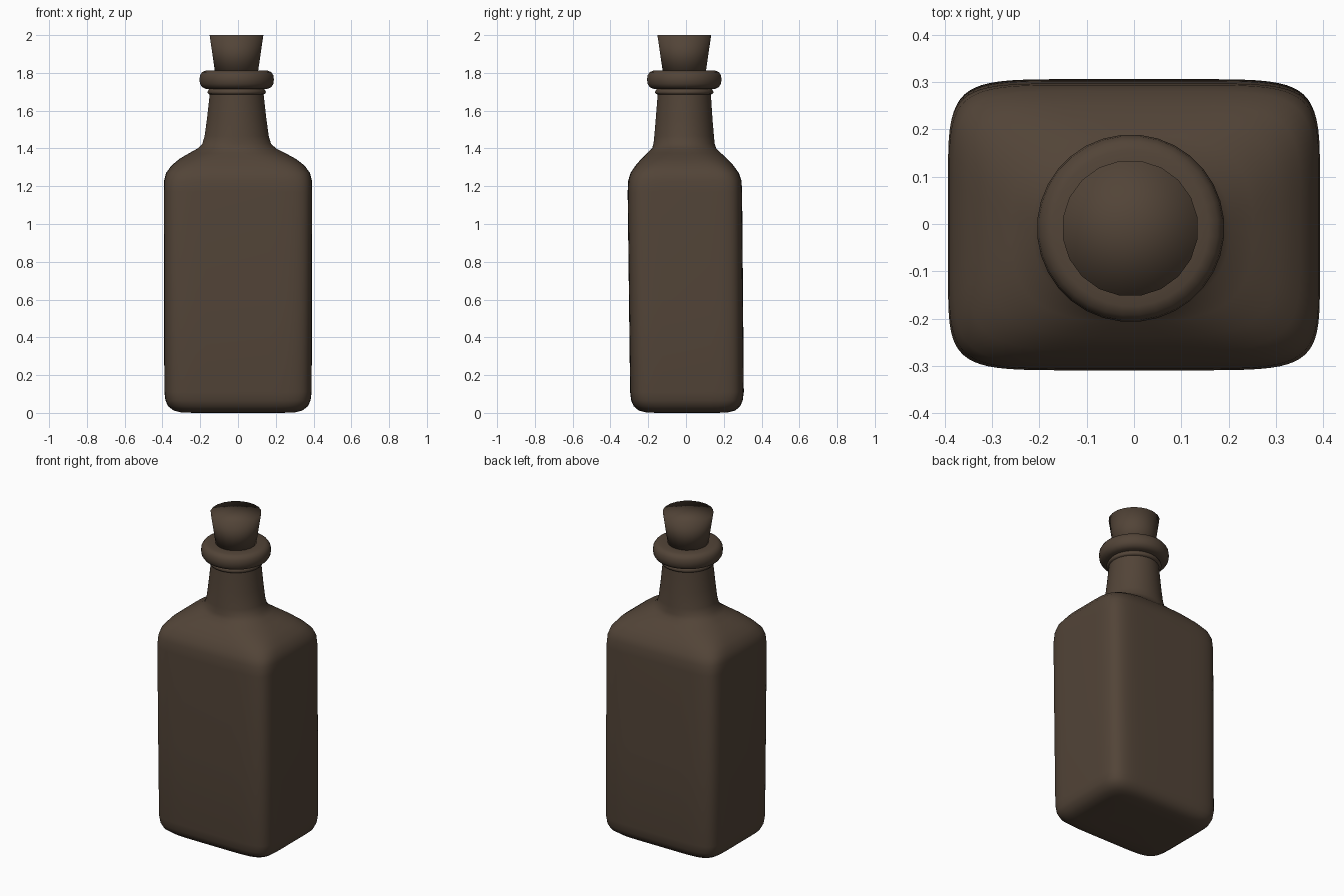
import bpy, bmesh, math

brown = bpy.data.materials.new("dark brown")
brown.diffuse_color = (0.085, 0.058, 0.039, 1)


def loft(name, rings, count, angle=None):
    """Skin superellipse rings (z, half x, half y, centre x, centre y, power)."""
    bm = bmesh.new()
    loops = []
    for z, hx, hy, cx, cy, n in rings:
        loop = []
        for i in range(count):
            t = 2 * math.pi * (i + 0.5) / count
            c, s = math.cos(t), math.sin(t)
            x = math.copysign(abs(c) ** (2 / n), c) * hx
            y = math.copysign(abs(s) ** (2 / n), s) * hy
            loop.append(bm.verts.new((cx + x, cy + y, z)))
        loops.append(loop)
    for a, b in zip(loops, loops[1:]):
        for i in range(count):
            j = (i + 1) % count
            bm.faces.new((a[i], a[j], b[j], b[i]))
    # close both ends with fans
    for loop, ring in ((loops[0][::-1], rings[0]), (loops[-1], rings[-1])):
        mid = bm.verts.new((ring[3], ring[4], ring[0]))
        for i in range(count):
            bm.faces.new((loop[i], loop[(i + 1) % count], mid))
    mesh = bpy.data.meshes.new(name)
    bm.normal_update()
    bm.to_mesh(mesh)
    bm.free()
    mesh.materials.append(brown)
    ob = bpy.data.objects.new(name, mesh)
    bpy.context.collection.objects.link(ob)
    bpy.context.view_layer.objects.active = ob
    ob.select_set(True)
    if angle:
        bpy.ops.object.shade_smooth_by_angle(angle=math.radians(angle))
    else:
        bpy.ops.object.shade_smooth()
    ob.select_set(False)
    return ob


def round_rings(profile, cx=-0.007, cy=-0.009):
    return [(z, r, r, cx, cy, 2) for r, z in profile]


# Square body with soft base, sloping shoulders and round neck
body = [
    (0.0, 0.22, 0.15, 0, 0.005, 5),
    (0.002, 0.30, 0.215, 0, 0.005, 6),
    (0.012, 0.34, 0.255, 0, 0.005, 6.5),
    (0.035, 0.37, 0.282, 0, 0.005, 7),
    (0.065, 0.384, 0.295, 0, 0.005, 7),
    (0.11, 0.39, 0.301, 0, 0.005, 7),
    (0.60, 0.392, 0.302, 0, 0.0, 7),
    (1.17, 0.393, 0.303, 0, -0.006, 7),
    (1.23, 0.391, 0.300, 0, -0.006, 6.5),
    (1.27, 0.381, 0.287, 0, -0.007, 6),
    (1.31, 0.352, 0.259, 0, -0.008, 5),
    (1.345, 0.308, 0.228, -0.002, -0.009, 4),
    (1.375, 0.255, 0.196, -0.004, -0.01, 3),
    (1.40, 0.208, 0.170, -0.006, -0.01, 2.4),
    (1.425, 0.182, 0.162, -0.007, -0.01, 2.1),
    (1.465, 0.170, 0.158, -0.007, -0.01, 2),
    (1.56, 0.157, 0.150, -0.007, -0.01, 2),
    (1.685, 0.143, 0.141, -0.007, -0.009, 2),
    (1.73, 0.140, 0.140, -0.007, -0.009, 2),
]
loft("bottle_body", body, 64)

# Thin bead under the lip
loft("neck_bead", round_rings([(0.135, 1.684), (0.150, 1.688), (0.156, 1.697),
                               (0.152, 1.707), (0.143, 1.718), (0.14, 1.73)]), 32)

# Thick rounded lip
loft("lip_ring", round_rings([(0.12, 1.715), (0.165, 1.716), (0.184, 1.725),
                              (0.195, 1.742), (0.198, 1.765), (0.195, 1.787),
                              (0.184, 1.804), (0.165, 1.812), (0.12, 1.811)]), 32)

# Tapered stopper
loft("cork", round_rings([(0.113, 1.79), (0.144, 2.0)], -0.008, -0.009), 20)
